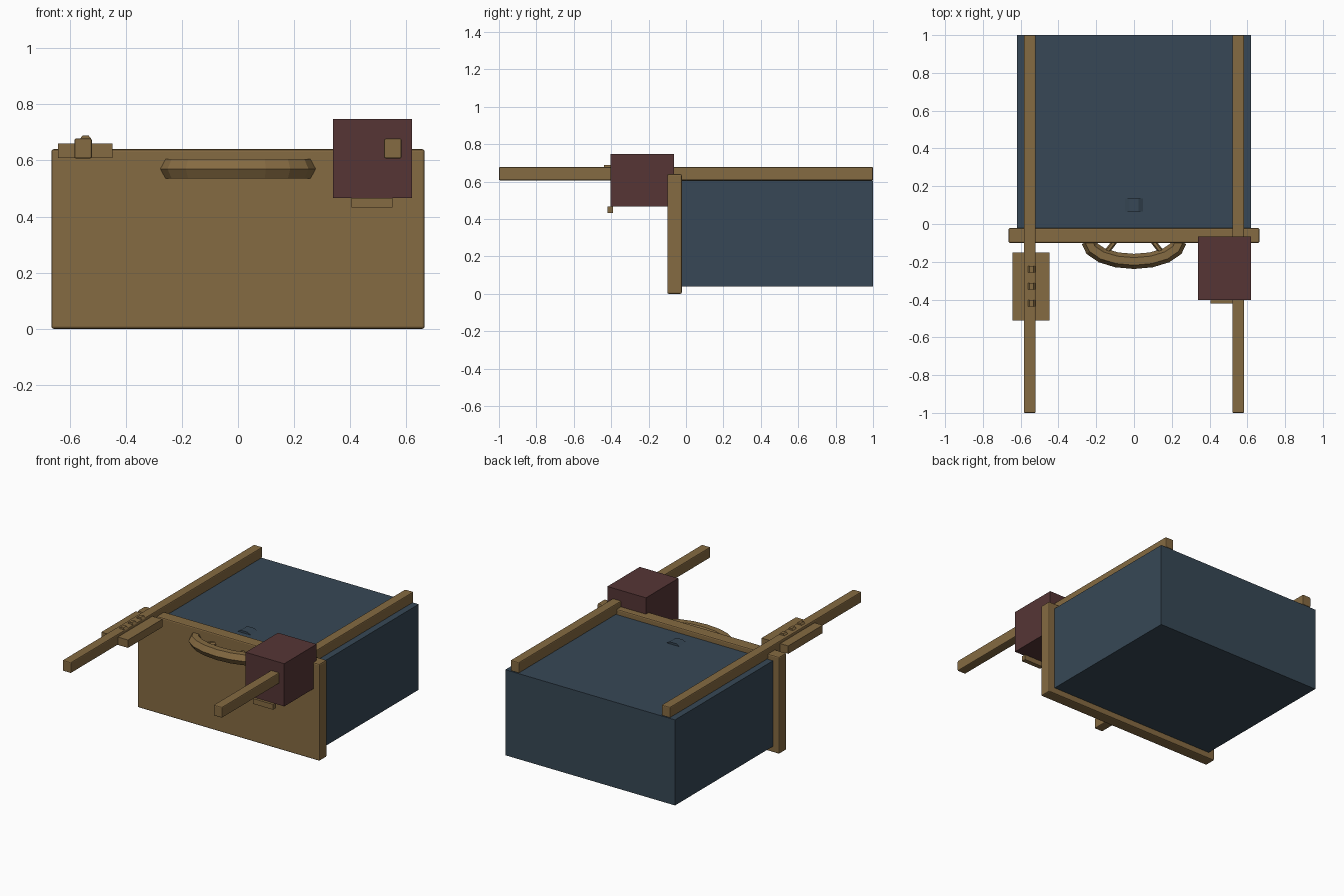
import bpy, bmesh, math
from mathutils import Vector

if "Cube" in bpy.data.objects:
    bpy.data.objects.remove(bpy.data.objects["Cube"])


def material(name, rgb):
    m = bpy.data.materials.new(name)
    m.diffuse_color = (*rgb, 1)
    m.use_nodes = True
    m.node_tree.nodes["Principled BSDF"].inputs["Base Color"].default_value = m.diffuse_color
    return m


WOOD = material("warm wood", (0.235, 0.145, 0.054))
BLUE = material("slate blue", (0.038, 0.064, 0.092))
MAROON = material("dark maroon", (0.092, 0.036, 0.036))


def finish(name, bm, mat):
    bmesh.ops.recalc_face_normals(bm, faces=bm.faces)
    me = bpy.data.meshes.new(name)
    bm.to_mesh(me)
    bm.free()
    me.materials.append(mat)
    ob = bpy.data.objects.new(name, me)
    bpy.context.collection.objects.link(ob)
    return ob


def box(name, x, y, z, mat, bevel=0):
    bm = bmesh.new()
    bmesh.ops.create_cube(bm, size=1)
    for v in bm.verts:
        v.co = [lo + (c + 0.5) * (hi - lo) for c, (lo, hi) in zip(v.co, (x, y, z))]
    ob = finish(name, bm, mat)
    if bevel:
        mod = ob.modifiers.new("soft edges", 'BEVEL')
        mod.width = bevel
        mod.segments = 2
    return ob


def tube(name, path, radius, sides, mat):
    """Sweep a polygon section along a path lying in the xy plane."""
    bm = bmesh.new()
    rings = []
    for i, p in enumerate(path):
        t = (path[min(i + 1, len(path) - 1)] - path[max(i - 1, 0)]).normalized()
        n = Vector((t.y, -t.x, 0))
        ring = []
        for k in range(sides):
            a = 2 * math.pi * k / sides
            ring.append(bm.verts.new(p + n * radius * math.cos(a)
                                     + Vector((0, 0, radius * math.sin(a)))))
        rings.append(ring)
    for r, s in zip(rings, rings[1:]):
        for k in range(sides):
            j = (k + 1) % sides
            bm.faces.new((r[k], r[j], s[j], s[k]))
    bm.faces.new(rings[0])
    bm.faces.new(rings[-1])
    return finish(name, bm, mat)


def half_round(name, cx, cy, w, d, z, h, mat):
    """Low dome with a faceted profile across x."""
    bm = bmesh.new()
    prof = [(-w / 2, 0), (-w / 4, h), (w / 4, h), (w / 2, 0)]
    ends = [[bm.verts.new((cx + px, cy + s * d / 2, z + pz)) for px, pz in prof]
            for s in (-1, 1)]
    for e in ends:
        bm.faces.new(e)
    for k in range(4):
        j = (k + 1) % 4
        bm.faces.new((ends[0][k], ends[0][j], ends[1][j], ends[1][k]))
    return finish(name, bm, mat)


# Drawer body and front panel
box("drawer_body", (-0.62, 0.62), (-0.025, 1.0), (0.04, 0.605), BLUE)
box("drawer_front", (-0.665, 0.665), (-0.10, -0.022), (0, 0.64), WOOD, 0.008)
half_round("body_catch", 0, 0.10, 0.10, 0.07, 0.603, 0.015, BLUE)

# Long rails over the top
for side, s in (("left", -1), ("right", 1)):
    cx = s * 0.552
    box(side + "_rail", (cx - 0.031, cx + 0.031), (-1, 1), (0.607, 0.678), WOOD, 0.006)

# Cross block with three studs on the left rail
box("rail_block", (-0.642, -0.447), (-0.51, -0.15), (0.608, 0.66), WOOD)
for i in range(3):
    half_round(f"rail_stud_{i + 1}", -0.543, -0.24 - 0.09 * i, 0.042, 0.035, 0.676, 0.013, WOOD)

# Box on the right rail with its lip
box("rail_box", (0.338, 0.62), (-0.403, -0.065), (0.466, 0.748), MAROON)
box("box_lip", (0.405, 0.55), (-0.42, -0.39), (0.432, 0.467), WOOD)

# Curved pull handle with two braces
arc = [math.pi + math.pi * i / 8 for i in range(9)]
tube("handle", [Vector((0.24 * math.cos(a), -0.09 + 0.108 * math.sin(a), 0.57)) for a in arc],
     0.04, 6, WOOD)
for side, s in (("left", -1), ("right", 1)):
    tube(side + "_handle_brace",
         [Vector((s * 0.10, -0.09, 0.57)), Vector((s * 0.15, -0.155, 0.57))], 0.014, 6, WOOD)
